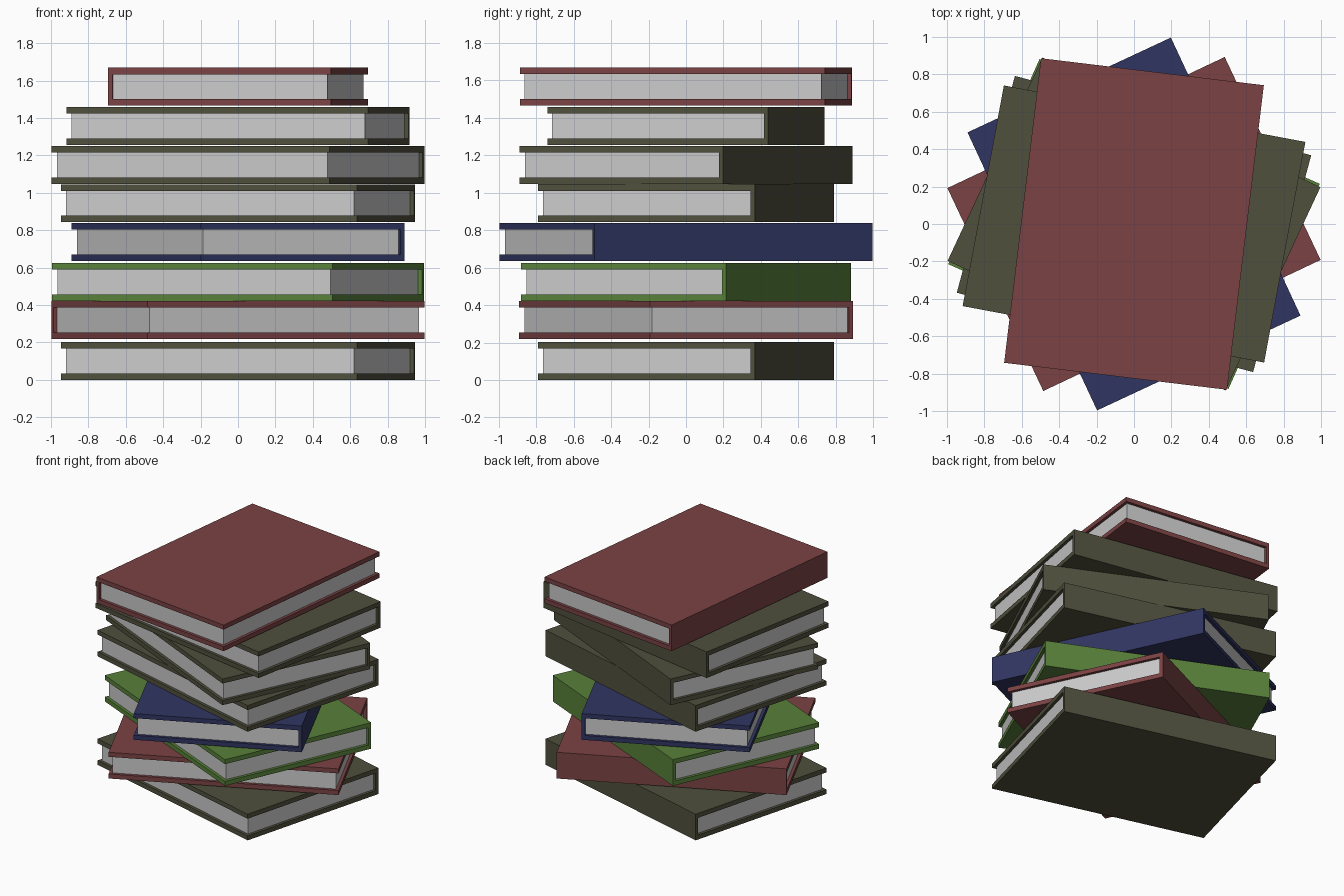
import bpy, bmesh
from math import radians
from mathutils import Matrix

if "Cube" in bpy.data.objects:
    bpy.data.objects.remove(bpy.data.objects["Cube"])

W, L, H = 1.2, 1.64, 0.203      # book width, length, height
COVER, SPINE, INSET = 0.035, 0.024, 0.022


def material(name, rgb):
    m = bpy.data.materials.new(name)
    m.diffuse_color = (*rgb, 1)
    m.use_nodes = True
    m.node_tree.nodes["Principled BSDF"].inputs["Base Color"].default_value = m.diffuse_color
    return m


olive = material("olive", (0.08, 0.08, 0.048))
red = material("red", (0.20, 0.055, 0.058))
green = material("green", (0.10, 0.22, 0.042))
blue = material("blue", (0.03, 0.036, 0.12))


def extrude_profile(name, pts, half_len, z, angle, mat=None):
    """Extrude an x-z profile along y, then turn it about z."""
    bm = bmesh.new()
    face = bm.faces.new([bm.verts.new((x, -half_len, h)) for x, h in pts])
    ext = bmesh.ops.extrude_face_region(bm, geom=[face])
    moved = [v for v in ext["geom"] if isinstance(v, bmesh.types.BMVert)]
    bmesh.ops.translate(bm, verts=moved, vec=(0, 2 * half_len, 0))
    bmesh.ops.recalc_face_normals(bm, faces=bm.faces)
    me = bpy.data.meshes.new(name)
    bm.to_mesh(me)
    bm.free()
    if mat:
        me.materials.append(mat)
    ob = bpy.data.objects.new(name, me)
    ob.matrix_world = Matrix.Translation((0, 0, z)) @ Matrix.Rotation(radians(angle), 4, 'Z')
    bpy.context.collection.objects.link(ob)


def book(i, z, angle, mat):
    a, s = W / 2, -W / 2 + SPINE
    # cover: C-shaped profile with the spine on local -x
    extrude_profile(f"cover_{i}", [(-a, 0), (a, 0), (a, COVER), (s, COVER),
                                   (s, H - COVER), (a, H - COVER), (a, H), (-a, H)],
                    L / 2, z, angle, mat)
    # page block, set back from the open edges
    p = a - INSET
    extrude_profile(f"pages_{i}", [(s, COVER), (p, COVER), (p, H - COVER), (s, H - COVER)],
                    L / 2 - INSET, z, angle)


# stack from the bottom up: base height, turn, cover colour
stack = [(0, -105, olive), (0.219, -64.7, red), (0.422, -114, green), (0.636, -155, blue),
         (0.843, -105, olive), (1.047, -115, olive), (1.255, -100.6, olive), (1.466, -6.9, red)]
for i, (z, angle, mat) in enumerate(stack, 1):
    book(i, z, angle, mat)
